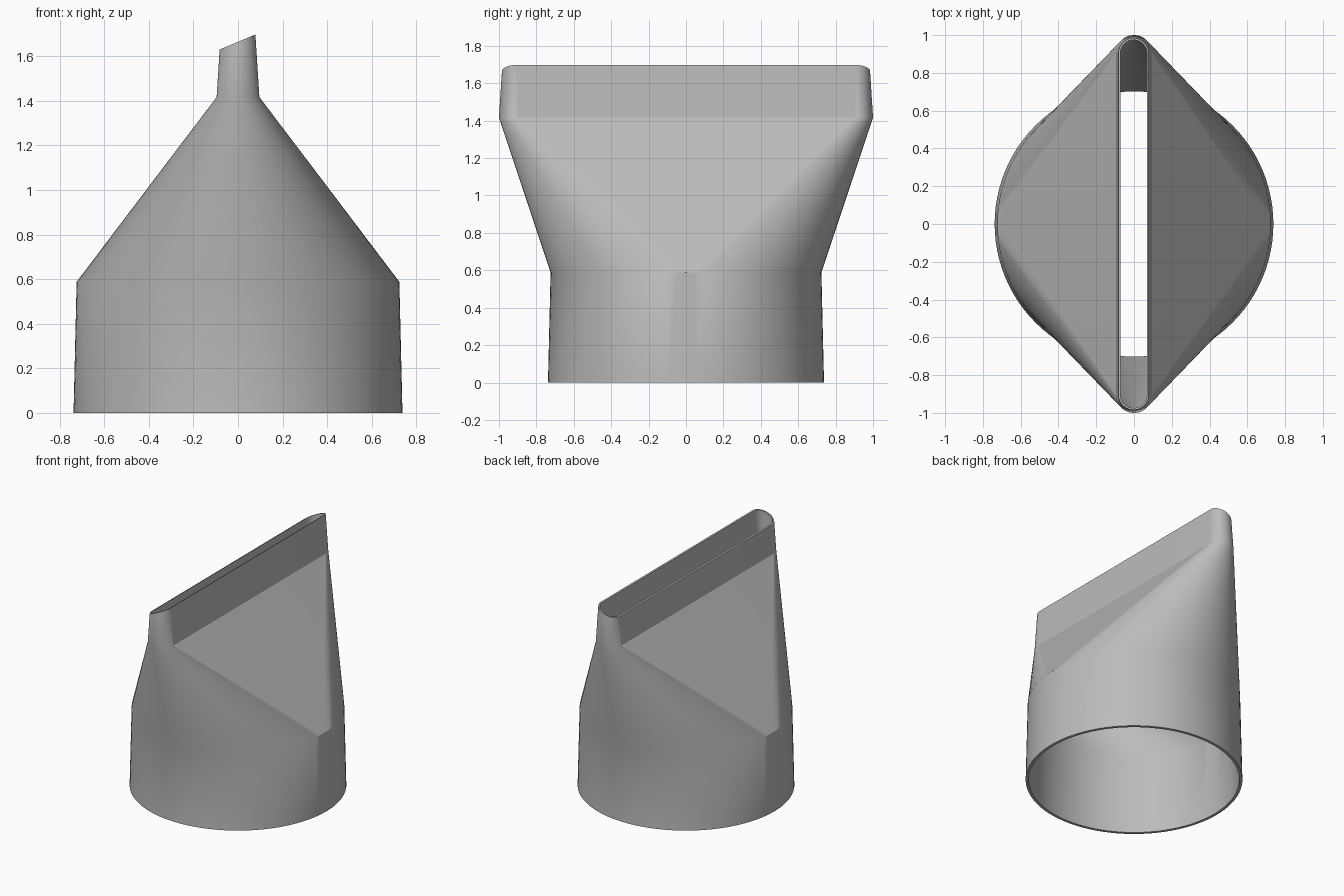
import bpy, bmesh, math

cube = bpy.data.objects.get("Cube")
if cube:
    bpy.data.objects.remove(cube, do_unlink=True)

QUARTER = 24          # segments per quarter turn
CAP_Y = 0.904         # centre of the rounded slot ends
NECK_Z, SLOT_Z = 0.588, 1.417
TIP_Z, TIP_SLOPE, TAPER = 1.665, 0.42, 0.064

# Four quarter arcs; the arc ends on the x axis are doubled so the slot sides stay straight
ANGLES = []
for start in (0, 1, 2, 3):
    first = 1 if start in (1, 3) else 0
    ANGLES += [((start + i / QUARTER) * math.pi / 2, 1 if start < 2 else -1)
               for i in range(first, QUARTER + 1)]


def circle(radius, z):
    return [(radius * math.cos(a), radius * math.sin(a), z) for a, _ in ANGLES]


def slot(radius, slanted=False):
    """Rounded slot outline, either level or cut by the slanted tip plane."""
    ring = []
    for a, side in ANGLES:
        c, r, z = math.cos(a), radius, SLOT_Z
        if slanted:
            r = (radius - TAPER * (TIP_Z - SLOT_Z)) / (1 + TAPER * TIP_SLOPE * c)
            z = TIP_Z + TIP_SLOPE * r * c
        ring.append((r * c, side * CAP_Y + r * math.sin(a), z))
    return ring


# Outer wall going up, then inner wall going down, closed at the base rim
rings = [
    circle(0.738, 0), circle(0.724, NECK_Z), slot(0.096), slot(0.096, True),
    slot(0.086, True), slot(0.079), circle(0.702, NECK_Z), circle(0.717, 0),
]

bm = bmesh.new()
loops = [[bm.verts.new(p) for p in ring] for ring in rings]
n = len(ANGLES)
for k, low in enumerate(loops):
    high = loops[(k + 1) % len(loops)]
    for i in range(n):
        j = (i + 1) % n
        bm.faces.new((low[i], low[j], high[j], high[i]))
bmesh.ops.remove_doubles(bm, verts=bm.verts, dist=0.00001)
bmesh.ops.recalc_face_normals(bm, faces=bm.faces)

mesh = bpy.data.meshes.new("nozzle_adapter")
bm.to_mesh(mesh)
bm.free()
nozzle = bpy.data.objects.new("nozzle_adapter", mesh)
bpy.context.collection.objects.link(nozzle)

# Plain grey plastic
grey = bpy.data.materials.new("plain grey")
grey.use_nodes = True
colour = (0.5, 0.5, 0.5, 1)
grey.diffuse_color = colour
grey.node_tree.nodes["Principled BSDF"].inputs["Base Color"].default_value = colour
mesh.materials.append(grey)

bpy.context.view_layer.objects.active = nozzle
nozzle.select_set(True)
bpy.ops.object.shade_smooth_by_angle(angle=math.radians(30))
